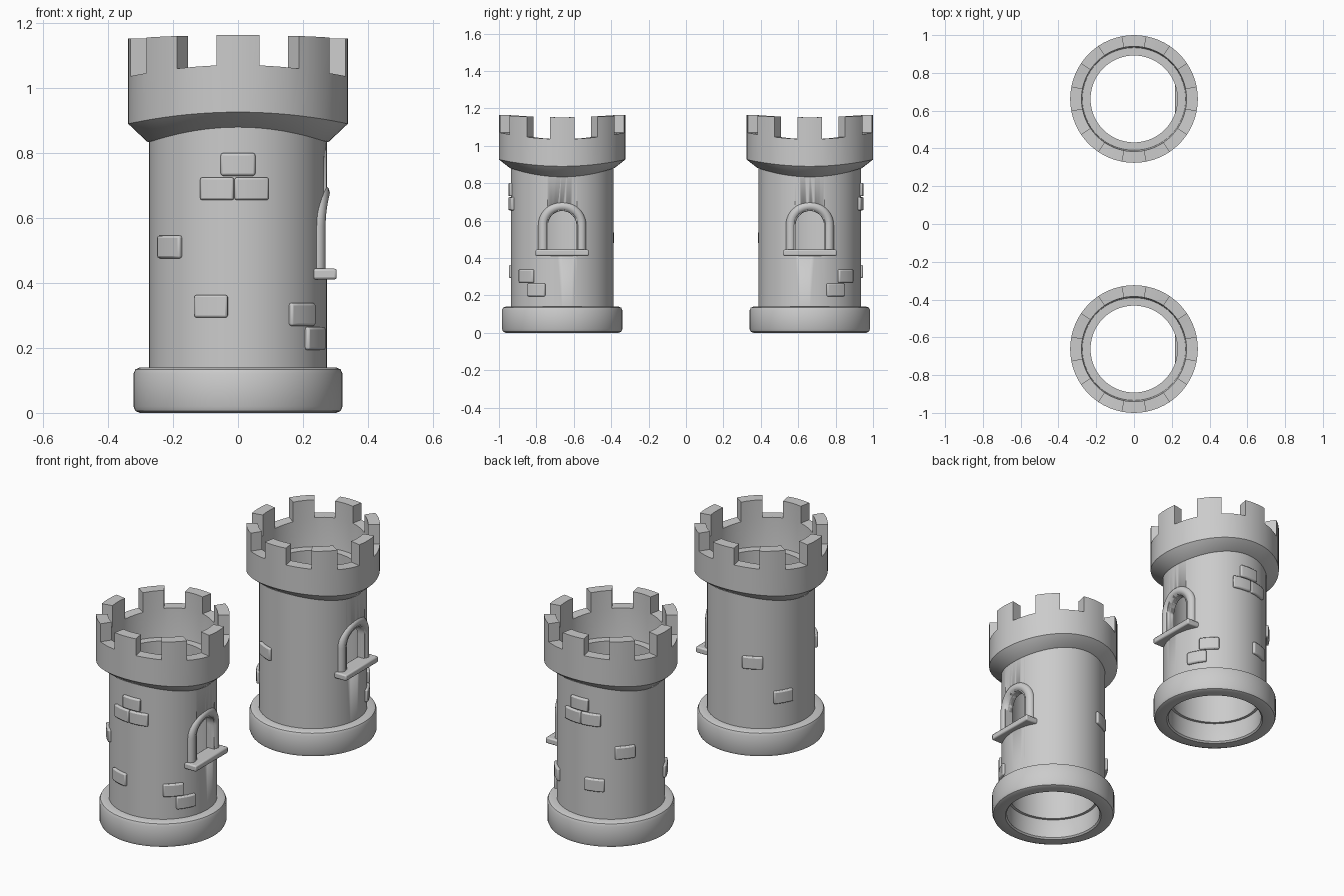
import bpy, bmesh
from math import sin, cos, pi, radians, sqrt

if "Cube" in bpy.data.objects:
    bpy.data.objects.remove(bpy.data.objects["Cube"])

CY = -0.662            # centre of the front tower; the rear one is its mirror
SEG = 64


def finish(name, bm, bevel=0, cutter=None, mirror=True, angle=35):
    bmesh.ops.recalc_face_normals(bm, faces=bm.faces)
    bmesh.ops.translate(bm, vec=(0, CY, 0), verts=bm.verts)
    me = bpy.data.meshes.new(name)
    bm.to_mesh(me)
    bm.free()
    ob = bpy.data.objects.new(name, me)
    bpy.context.collection.objects.link(ob)
    bpy.ops.object.select_all(action='DESELECT')
    ob.select_set(True)
    bpy.context.view_layer.objects.active = ob
    bpy.ops.object.shade_smooth_by_angle(angle=radians(angle))
    if cutter:
        m = ob.modifiers.new("opening", 'BOOLEAN')
        m.operation, m.solver, m.object = 'DIFFERENCE', 'EXACT', cutter
    if bevel:
        m = ob.modifiers.new("soft_edges", 'BEVEL')
        m.width, m.segments, m.limit_method = bevel, 2, 'ANGLE'
    if mirror:
        m = ob.modifiers.new("second_tower", 'MIRROR')
        m.use_axis = (False, True, False)
        m.use_mirror_merge = False
    return ob


def lathe(profile, steps=SEG):
    """Closed ring; profile rows are (radius, height, saddle amount)."""
    bm = bmesh.new()
    rings = []
    for i in range(steps):
        a = 2 * pi * i / steps
        rings.append([bm.verts.new((p[0] * cos(a), p[0] * sin(a),
                      p[1] - (p[2] if len(p) > 2 else 0) * cos(2 * a))) for p in profile])
    n = len(profile)
    faces = [[bm.faces.new((rings[i][j], rings[(i + 1) % steps][j],
              rings[(i + 1) % steps][(j + 1) % n], rings[i][(j + 1) % n]))
              for j in range(n)] for i in range(steps)]
    return bm, faces


def loft(bm, rings):
    """Skin closed section loops and cap both ends."""
    rv = [[bm.verts.new(p) for p in r] for r in rings]
    n = len(rv[0])
    for a, b in zip(rv, rv[1:]):
        for j in range(n):
            bm.faces.new((a[j], b[j], b[(j + 1) % n], a[(j + 1) % n]))
    bm.faces.new(rv[0])
    bm.faces.new(rv[-1])


def arch_path(hw, z0, zc):
    """Points and in-plane normals (y, z, ny, nz) of a round-topped arch."""
    pts = [(-hw, z0, -1, 0)]
    pts += [(-hw * cos(t), zc + hw * sin(t), -cos(t), sin(t))
            for t in [pi * k / 20 for k in range(21)]]
    return pts + [(hw, z0, 1, 0)]


# base ring
base, _ = lathe([(0.245, 0.008), (0.253, 0), (0.302, 0), (0.316, 0.006), (0.322, 0.02),
                 (0.322, 0.12), (0.316, 0.134), (0.302, 0.14), (0.255, 0.14), (0.245, 0.12)])
finish("base", base)

# window cutter
bm = bmesh.new()
outline = arch_path(0.077, 0.435, 0.575)
loft(bm, [[(x, p[0], p[1]) for p in outline] for x in (0.1, 0.4)])
cutter = finish("window_cutter", bm, mirror=False)
cutter.hide_render = True
cutter.hide_viewport = False
cutter.display_type = 'WIRE'

# hollow shaft
shaft, _ = lathe([(0.23, 0.115), (0.274, 0.115), (0.274, 0.90), (0.23, 0.90)])
finish("shaft", shaft, cutter=cutter)

# crown with eight merlons, its rim dipping like a saddle
crown, faces = lathe([(0.268, 0.855, 0.023), (0.28, 0.858, 0.023), (0.338, 0.908, 0.018),
                      (0.338, 1.053, 0.018), (0.278, 1.053, 0.018), (0.273, 0.90, 0.01)])
for k in range(8):
    tops = [faces[(8 * k + d) % SEG][3] for d in (-2, -1, 0, 1)]
    new = bmesh.ops.extrude_face_region(crown, geom=tops)
    for v in [g for g in new["geom"] if isinstance(g, bmesh.types.BMVert)]:
        r2 = v.co.x ** 2 + v.co.y ** 2
        v.co.z = 1.158 - 0.006 * (v.co.x ** 2 - v.co.y ** 2) / r2
    bmesh.ops.delete(crown, geom=[f for f in tops if f.is_valid], context='FACES_ONLY')
finish("crown", crown)

# window frame: a round bar bent over the wall
bm = bmesh.new()
rings = []
for y, z, ny, nz in arch_path(0.102, 0.43, 0.575):
    x = sqrt(0.257 ** 2 - (y * 0.8) ** 2)
    rings.append([(x + 0.026 * sin(t), y + 0.026 * cos(t) * ny, z + 0.026 * cos(t) * nz)
                  for t in [2 * pi * k / 12 for k in range(12)]])
loft(bm, rings)
finish("window_frame", bm, angle=50)

# window sill
bm = bmesh.new()
loft(bm, [[(x, y, z) for y, z in ((-0.143, 0.411), (0.143, 0.411), (0.143, 0.444), (-0.143, 0.444))]
          for x in (0.218, 0.304)])
finish("window_sill", bm, bevel=0.007)

# raised bricks: angle from the front towards +x, height
bm = bmesh.new()
for deg, z in [(0, 0.765), (-13.5, 0.69), (8.7, 0.69), (-50, 0.511), (-17.5, 0.328),
               (46, 0.303), (60, 0.229), (-154, 0.508), (-121, 0.312)]:
    rings = []
    for k in range(5):
        a = radians(deg - 90 - 10.9 + 21.8 * k / 4)
        rings.append([(r * cos(a), r * sin(a), z + h) for r, h in
                      ((0.26, -0.035), (0.288, -0.035), (0.288, 0.035), (0.26, 0.035))])
    loft(bm, rings)
finish("bricks", bm, bevel=0.007)
